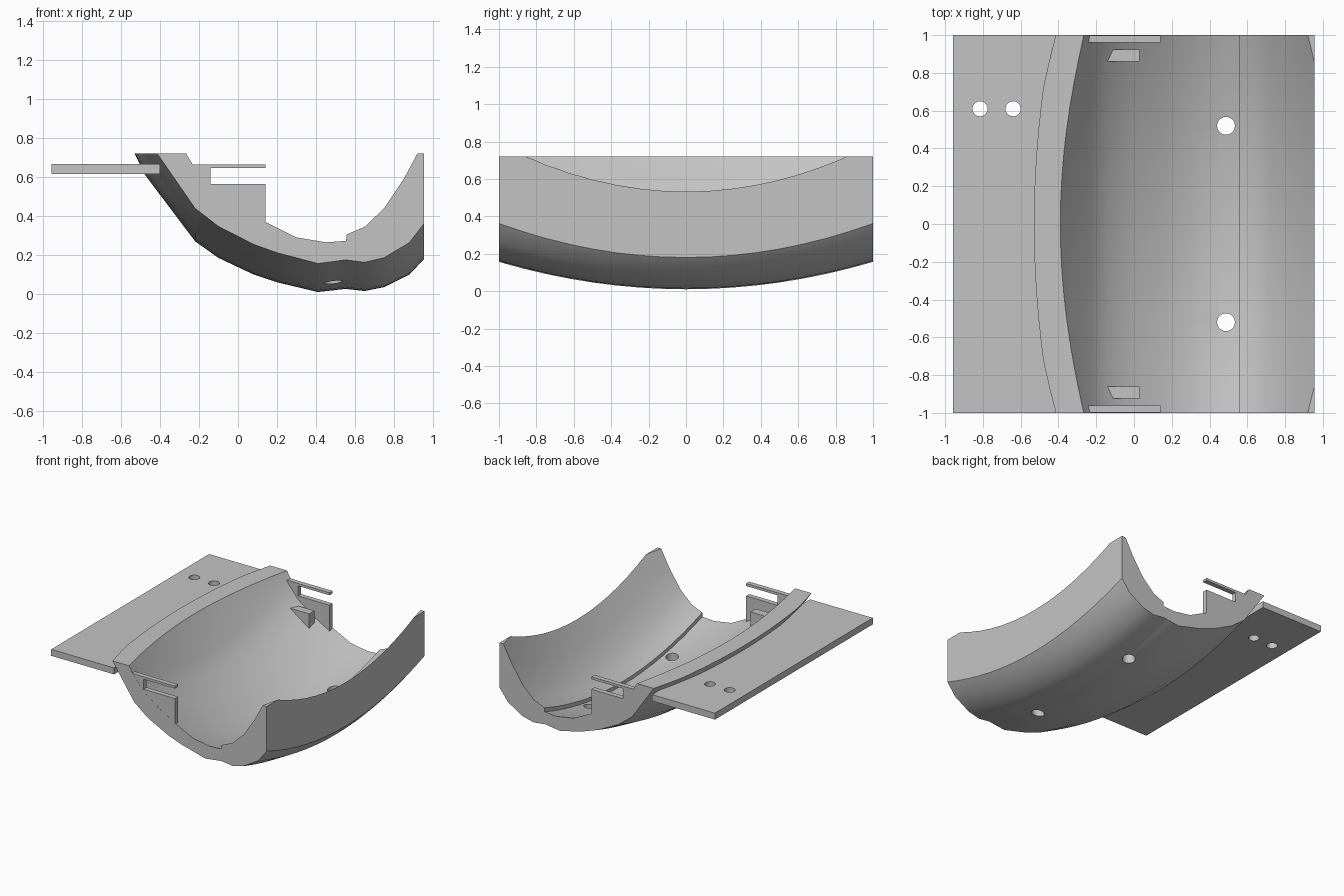
import bpy, bmesh, math

cube = bpy.data.objects.get("Cube")
if cube:
    bpy.data.objects.remove(cube)

grey = bpy.data.materials.new("plain_grey")
grey.use_nodes = True
colour = (0.55, 0.55, 0.55, 1)
grey.diffuse_color = colour
grey.node_tree.nodes["Principled BSDF"].inputs["Base Color"].default_value = colour


def loft(name, rings):
    """Closed solid through a list of matching rings of points."""
    bm = bmesh.new()
    rows = [[bm.verts.new(p) for p in ring] for ring in rings]
    n = len(rows[0])
    for a, b in zip(rows, rows[1:]):
        for i in range(n):
            j = (i + 1) % n
            bm.faces.new((a[i], a[j], b[j], b[i]))
    bm.faces.new(rows[0])
    bm.faces.new(rows[-1])
    bmesh.ops.recalc_face_normals(bm, faces=bm.faces)
    mesh = bpy.data.meshes.new(name)
    bm.to_mesh(mesh)
    bm.free()
    obj = bpy.data.objects.new(name, mesh)
    bpy.context.collection.objects.link(obj)
    mesh.materials.append(grey)
    return obj


def box(name, x0, x1, y0, y1, z0, z1):
    return loft(name, [[(x0, y0, z), (x1, y0, z), (x1, y1, z), (x0, y1, z)] for z in (z0, z1)])


def drill(x, y, r):
    angles = [math.tau * i / 32 for i in range(32)]
    return loft("drill", [[(x + r * math.cos(a), y + r * math.sin(a), z) for a in angles]
                          for z in (-0.5, 1)])


def boolean(obj, cutter, operation):
    cutter.hide_render = True
    mod = obj.modifiers.new("cut", "BOOLEAN")
    mod.operation, mod.solver, mod.object = operation, "EXACT", cutter
    bpy.context.view_layer.objects.active = obj
    bpy.ops.object.modifier_apply(modifier=mod.name)
    bpy.data.objects.remove(cutter)


# Trough shell: middle cross-section, swept so that it rises towards both ends
outer = [(-.6, .85), (-.53, .72), (-.48, .615), (-.22, .27), (-.1, .185), (.08, .1),
         (.2, .06), (.41, .01), (.5, .02), (.55, .026), (.65, .015), (.75, .035),
         (.88, .1), (.955, .18), (1.02, .25)]
inner = [(1.02, .63), (.92, .479), (.85, .373), (.75, .25), (.65, .171), (.556, .138),
         (.555, .11), (.45, .105), (.3, .129), (.14, .203), (0, .28), (-.14, .372),
         (-.23, .472), (-.39, .72), (-.46, .84)]


def section(y):
    ring = []
    for x, z in outer + inner:
        lift = 0.145 + z * (0.09 + 0.12 * max(x, 0))
        ring.append((x, y, z + lift * y * y))
    return ring


shell = loft("trough_shell", [section(i / 8) for i in range(-8, 9)])
boolean(shell, box("trim_box", -2, .955, -2, 2, -1, .72), "INTERSECT")
for side in (-1, 1):
    boolean(shell, drill(.487, side * .52, .047), "DIFFERENCE")
bpy.ops.object.select_all(action="DESELECT")
shell.select_set(True)
bpy.context.view_layer.objects.active = shell
bpy.ops.object.shade_smooth_by_angle(angle=math.radians(30))

# Flat mounting plate with two screw holes
plate = box("mounting_plate", -.957, -.4, -1, 1, .615, .667)
for x in (-.815, -.64):
    boolean(plate, drill(x, .61, .04), "DIFFERENCE")

# Slotted end brackets and small wedge blocks, mirrored front to back
bracket = [(-.25, .665), (.14, .665), (.14, .645), (-.14, .645), (-.14, .565),
           (.14, .565), (.14, .33), (0, .39), (-.16, .5), (-.27, .62)]
wedge = [(-.14, .86), (.03, .86), (.03, .925), (-.11, .925)]
for side, label in ((-1, "front"), (1, "back")):
    loft(label + "_bracket", [[(x, side * y, z) for x, z in bracket] for y in (.96, .999)])
    loft(label + "_wedge_block", [[(x, side * y, z) for x, y in wedge] for z in (.37, .505)])
